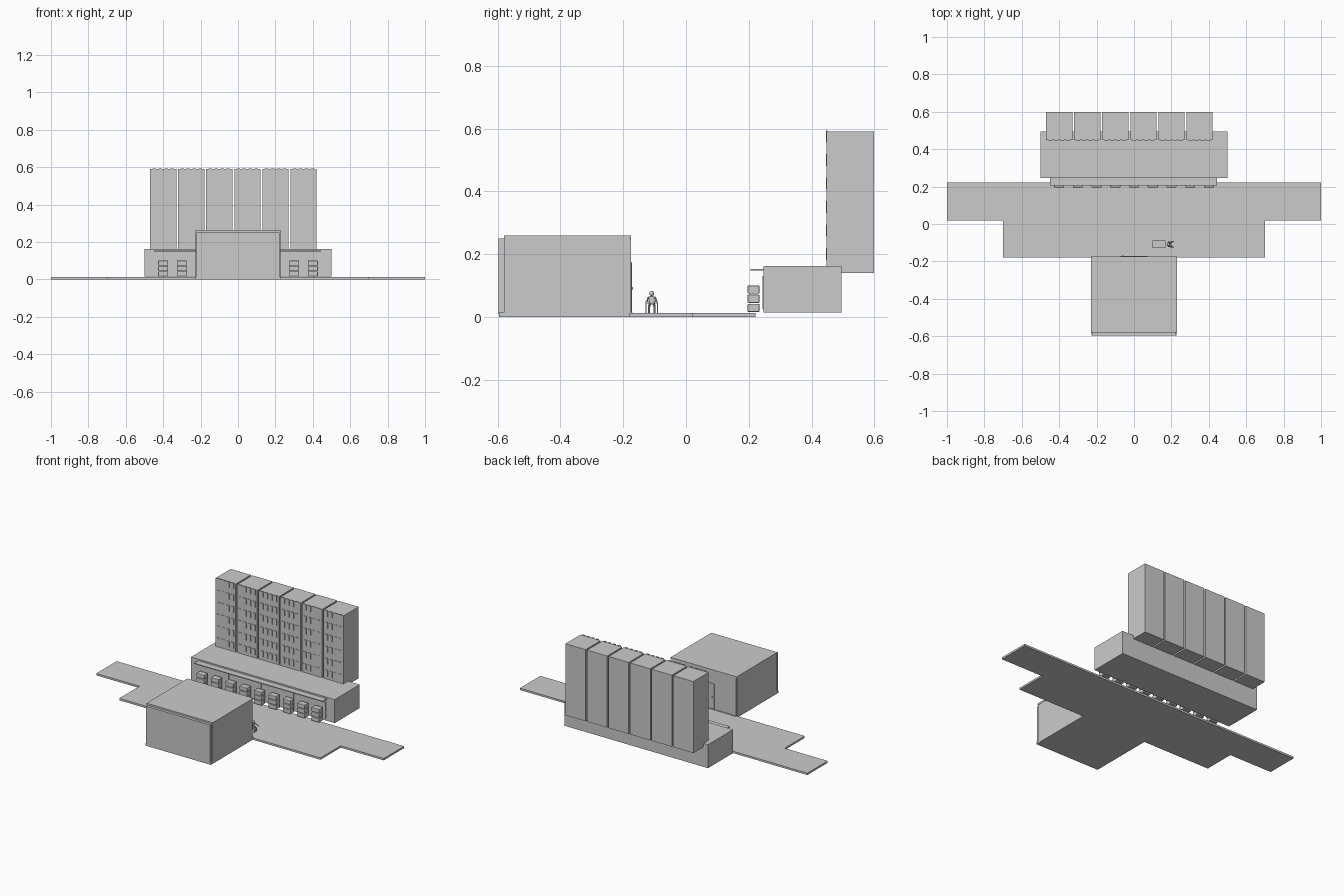
import bpy, bmesh
from mathutils import Vector

if "Cube" in bpy.data.objects:
    bpy.data.objects.remove(bpy.data.objects["Cube"])


def add_boxes(bm, x0, x1, y0, y1, z0, z1):
    r = bmesh.ops.create_cube(bm, size=1)
    for v in r["verts"]:
        v.co = Vector(((x0 + x1) / 2 + v.co.x * (x1 - x0),
                       (y0 + y1) / 2 + v.co.y * (y1 - y0),
                       (z0 + z1) / 2 + v.co.z * (z1 - z0)))


def boxes(name, specs, bevel=0):
    bm = bmesh.new()
    for s in specs:
        add_boxes(bm, *s)
    me = bpy.data.meshes.new(name)
    bm.to_mesh(me)
    bm.free()
    ob = bpy.data.objects.new(name, me)
    bpy.context.collection.objects.link(ob)
    if bevel:
        m = ob.modifiers.new("bevel", "BEVEL")
        m.width, m.segments = bevel, 2
    return ob


def rod(name, a, b, r):
    a, b = Vector(a), Vector(b)
    bpy.ops.mesh.primitive_cylinder_add(vertices=8, radius=r, depth=(b - a).length,
                                        location=(a + b) / 2)
    ob = bpy.context.object
    ob.name = name
    ob.rotation_euler = (b - a).to_track_quat("Z", "Y").to_euler()
    return ob


# street and pavement
boxes("street", [(-1, 1, 0.02, 0.222, 0, 0.012)])
boxes("pavement", [(-0.7, 0.7, -0.18, 0.02, 0, 0.012)])

# small house in front: floor, walls, roof, door facing the street
boxes("house_floor", [(-0.228, 0.228, -0.595, -0.17, 0, 0.014)])
boxes("house_side_walls", [(s * 0.222 - 0.006, s * 0.222 + 0.006, -0.58, -0.18, 0.01, 0.252)
                           for s in (-1, 1)])
boxes("house_front_wall", [(-0.222, 0.222, -0.597, -0.585, 0.01, 0.25)])
boxes("house_wall_core", [(-0.222, 0.222, -0.585, -0.575, 0.01, 0.25)])
boxes("house_street_wall", [(-0.225, 0.225, -0.186, -0.175, 0.01, 0.25)])
boxes("house_roof", [(-0.23, 0.23, -0.58, -0.175, 0.25, 0.26)])
boxes("house_door", [(-0.075, 0.075, -0.18, -0.172, 0.014, 0.175)], 0.003)
boxes("door_knob", [(-0.064, -0.056, -0.174, -0.168, 0.088, 0.096)], 0.002)

# shop podium with display panels and awning
boxes("shop_podium", [(-0.5, 0.5, 0.247, 0.495, 0.014, 0.162)])
boxes("shop_panels", [(-0.45 + i * 0.225, -0.235 + i * 0.225, 0.243, 0.25, 0.025, 0.13)
                      for i in range(4)])
boxes("awning", [(-0.45, 0.445, 0.206, 0.25, 0.148, 0.153)])

# stacks of crates along the shop front
crates = []
for i in range(9):
    x = -0.4 + i * 0.1
    for k in range(3):
        z = 0.016 + k * 0.029
        crates.append((x - 0.027, x + 0.027, 0.196, 0.234, z, z + 0.026))
boxes("crates", crates, 0.003)

# apartment towers with rows of windows
boxes("towers", [(-0.47 + i * 0.15, -0.33 + i * 0.15, 0.448, 0.598, 0.14, 0.59)
                 for i in range(6)])
windows = []
for i in range(6):
    for c in range(4):
        x = -0.4 + i * 0.15 + (c - 1.5) * 0.032
        for r in range(6):
            z = 0.575 - r * 0.075
            windows.append((x - 0.01, x + 0.01, 0.445, 0.45, z - 0.019, z + 0.019))
boxes("tower_windows", windows)

# four-legged bench and a small figure beside it on the pavement
Y = -0.109
boxes("bench_seat", [(0.1, 0.168, Y - 0.02, Y + 0.02, 0.043, 0.049)])
boxes("bench_legs", [(x - 0.002, x + 0.002, Y + s * 0.018 - 0.002, Y + s * 0.018 + 0.002, 0.012, 0.044)
                     for x in (0.104, 0.164) for s in (-1, 1)])
boxes("figure_torso", [(0.176, 0.188, Y - 0.009, Y + 0.009, 0.04, 0.066)], 0.003)
bpy.ops.mesh.primitive_uv_sphere_add(segments=12, ring_count=8, radius=0.008,
                                     location=(0.184, Y, 0.075))
bpy.context.object.name = "figure_head"
bpy.ops.object.shade_smooth_by_angle()
for s in (-1, 1):
    rod("figure_thigh", (0.182, Y + s * 0.006, 0.043), (0.2, Y + s * 0.008, 0.036), 0.004)
    rod("figure_shin", (0.2, Y + s * 0.008, 0.036), (0.196, Y + s * 0.009, 0.013), 0.0035)
    rod("figure_arm", (0.182, Y + s * 0.011, 0.062), (0.212, Y + s * 0.015, 0.05), 0.003)
